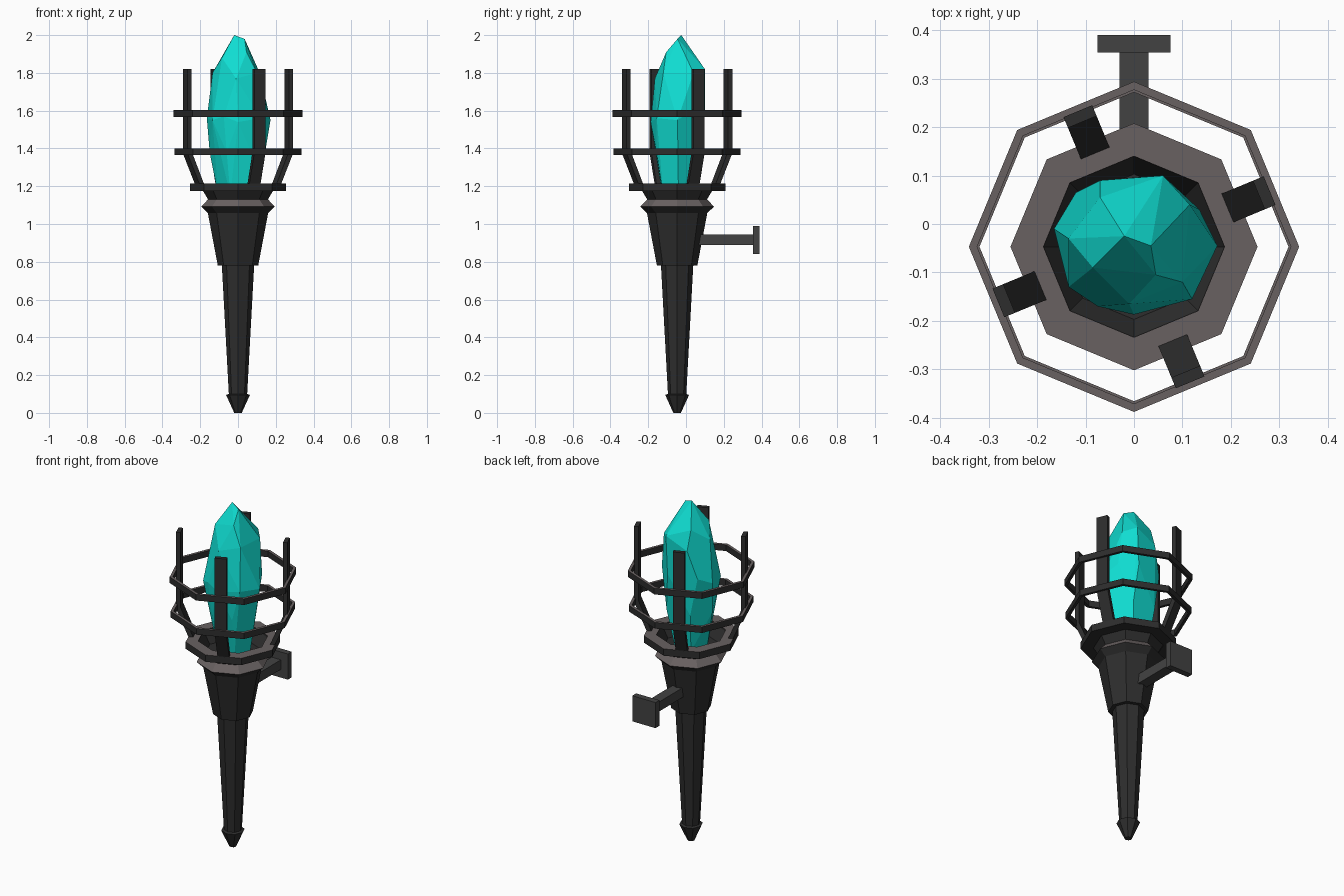
import bpy, bmesh, math
from mathutils import Vector, Matrix

if "Cube" in bpy.data.objects:
    bpy.data.objects.remove(bpy.data.objects["Cube"])

CY = -0.047  # torch axis sits slightly in front of the origin


def material(name, rgb):
    m = bpy.data.materials.new(name)
    m.diffuse_color = (*rgb, 1)
    m.use_nodes = True
    m.node_tree.nodes["Principled BSDF"].inputs["Base Color"].default_value = m.diffuse_color
    return m


IRON = material("dark iron", (0.026, 0.026, 0.026))
WORN = material("worn grey edge", (0.140, 0.120, 0.120))
STEEL = material("bracket steel", (0.055, 0.055, 0.055))
TEAL = material("teal crystal", (0.005, 0.72, 0.64))


def finish(name, bm, mats, worn_top=False):
    bmesh.ops.recalc_face_normals(bm, faces=bm.faces)
    if worn_top:  # upward faces of the bands are lighter
        for f in bm.faces:
            f.material_index = 1 if f.normal.z > 0.4 else 0
    me = bpy.data.meshes.new(name)
    bm.to_mesh(me)
    bm.free()
    for m in mats:
        me.materials.append(m)
    ob = bpy.data.objects.new(name, me)
    bpy.context.collection.objects.link(ob)
    return ob


def lathe(name, profile, closed=False, worn_top=False, sides=8):
    """Octagonal sweep of (radius, z) points; open profiles get end caps."""
    bm = bmesh.new()
    loops = []
    for r, z in profile:
        loops.append([bm.verts.new((r * math.cos(math.tau * i / sides),
                                    CY + r * math.sin(math.tau * i / sides), z))
                      for i in range(sides)])
    pairs = list(zip(loops, loops[1:]))
    if closed:
        pairs.append((loops[-1], loops[0]))
    else:
        bm.faces.new(loops[0])
        bm.faces.new(loops[-1])
    for a, b in pairs:
        for i in range(sides):
            j = (i + 1) % sides
            bm.faces.new((a[i], a[j], b[j], b[i]))
    return finish(name, bm, [IRON, WORN], worn_top)


def box(name, lo, hi, mat):
    bm = bmesh.new()
    lo, hi = Vector(lo), Vector(hi)
    bmesh.ops.create_cube(bm, size=1, matrix=Matrix.Translation((lo + hi) / 2)
                          @ Matrix.Diagonal((*(hi - lo), 1)))
    return finish(name, bm, [mat])


# handle: tip, tapered shaft, wider grip
lathe("handle_tip", [(0.02, 0), (0.063, 0.095), (0.05, 0.1)])
lathe("shaft", [(0.048, 0.09), (0.086, 0.79)])
lathe("grip", [(0.107, 0.78), (0.160, 1.06)])

# collar band, cup and rim
lathe("collar_band", [(0.157, 1.055), (0.195, 1.092), (0.157, 1.132)], worn_top=True)
lathe("cup", [(0.152, 1.12), (0.187, 1.178), (0.187, 1.205), (0.15, 1.14)])
lathe("cup_rim", [(0.255, 1.175), (0.255, 1.215), (0.187, 1.215), (0.187, 1.175)],
      closed=True, worn_top=True)

# two cage rings
for name, r, z in (("lower_cage_ring", 0.336, 1.383), ("upper_cage_ring", 0.341, 1.585)):
    lathe(name, [(r, z - 0.018), (r, z + 0.018), (r - 0.017, z + 0.018), (r - 0.017, z - 0.018)],
          closed=True, worn_top=True)

# four bent cage bars, set against the ring flats
bar = [(0.203, 1.20), (0.279, 1.385), (0.279, 1.82), (0.303, 1.82), (0.303, 1.375), (0.229, 1.20)]
for k in range(4):
    bm = bmesh.new()
    rot = Matrix.Translation((0, CY, 0)) @ Matrix.Rotation(math.radians(22.5 + 90 * k), 4, 'Z')
    a, b = [[bm.verts.new(rot @ Vector((r, w, z))) for r, z in bar] for w in (-0.032, 0.032)]
    n = len(bar)
    bm.faces.new(a)
    bm.faces.new(b)
    for i in range(n):
        bm.faces.new((a[i], a[(i + 1) % n], b[(i + 1) % n], b[i]))
    finish(f"cage_bar_{k + 1}", bm, [IRON])

# wall bracket
box("bracket_arm", (-0.03, 0.0, 0.888), (0.03, 0.356, 0.944), STEEL)
box("bracket_plate", (-0.075, 0.354, 0.84), (0.075, 0.39, 0.99), STEEL)

# crystal: irregular faceted hull
points = [
    (-0.02, -0.025, 2.0), (0.035, -0.045, 1.98),                             # peak
    (-0.085, -0.09, 1.88), (0.045, -0.105, 1.91), (-0.07, 0.055, 1.87),       # upper facets
    (0.06, 0.10, 1.82), (0.115, 0.04, 1.80), (0.10, -0.12, 1.80),
    (-0.135, -0.03, 1.80), (-0.01, -0.165, 1.77), (-0.07, 0.09, 1.76),
    (-0.165, -0.01, 1.56), (-0.135, -0.13, 1.55), (-0.075, -0.17, 1.57),      # girdle
    (0.0, -0.187, 1.54), (0.12, -0.155, 1.56), (0.172, -0.045, 1.55),
    (0.135, 0.03, 1.60), (0.05, 0.10, 1.60), (-0.12, 0.065, 1.60),
    (-0.15, -0.03, 1.38), (-0.06, -0.155, 1.38), (0.07, -0.155, 1.38),        # lower facets
    (0.145, -0.05, 1.38), (0.07, 0.08, 1.38), (-0.08, 0.075, 1.38),
    (-0.105, -0.045, 1.15), (-0.04, -0.125, 1.15), (0.06, -0.12, 1.15),       # base
    (0.105, -0.04, 1.15), (0.04, 0.045, 1.15), (-0.06, 0.04, 1.15),
]
bm = bmesh.new()
for p in points:
    bm.verts.new(p)
res = bmesh.ops.convex_hull(bm, input=bm.verts)
loose = [v for v in bm.verts if not v.link_faces]
bmesh.ops.delete(bm, geom=loose, context='VERTS')
bmesh.ops.dissolve_limit(bm, angle_limit=math.radians(6), verts=bm.verts, edges=bm.edges)
finish("crystal", bm, [TEAL])
